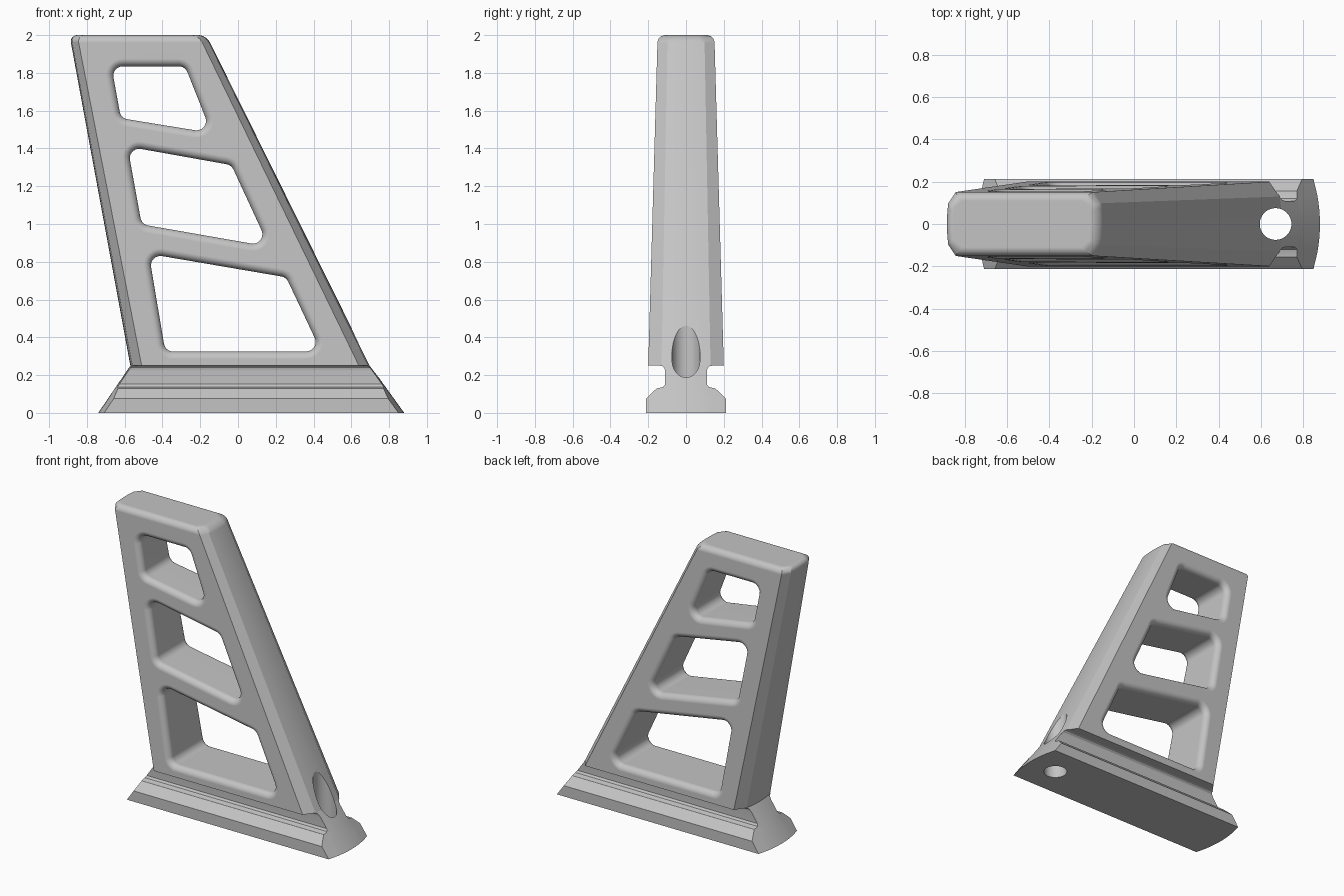
import bpy, bmesh
from math import sin, cos, pi, radians, atan2
from mathutils import Vector

old = bpy.data.objects.get("Cube")
if old:
    bpy.data.objects.remove(old, do_unlink=True)

grey = bpy.data.materials.new("plain grey")
grey.use_nodes = True
grey.diffuse_color = (0.55, 0.55, 0.55, 1)
grey.node_tree.nodes["Principled BSDF"].inputs["Base Color"].default_value = grey.diffuse_color

END_RADIUS = 0.735   # plan radius of the bowed ends
FOOT = 0.25          # height where the frame meets the base
STEPS = 6            # segments per rounded quarter


def loft(name, rings):
    """Skin a stack of equal-length rings and cap both ends."""
    bm = bmesh.new()
    loops = [[bm.verts.new(p) for p in ring] for ring in rings]
    n = len(loops[0])
    for a, b in zip(loops, loops[1:]):
        for i in range(n):
            j = (i + 1) % n
            bm.faces.new((a[i], a[j], b[j], b[i]))
    bm.faces.new(loops[0][::-1])
    bm.faces.new(loops[-1])
    bmesh.ops.recalc_face_normals(bm, faces=bm.faces)
    mesh = bpy.data.meshes.new(name)
    bm.to_mesh(mesh)
    bm.free()
    mesh.materials.append(grey)
    obj = bpy.data.objects.new(name, mesh)
    bpy.context.collection.objects.link(obj)
    return obj


def ring(z, x0, x1, half, arc_half, drop):
    """Plan outline with bowed ends and cut corners."""
    ys = [arc_half * (i / 4 - 1) for i in range(9)]
    end = [(-half, drop)] + [(y, y * y / (2 * END_RADIUS)) for y in ys] + [(half, drop)]
    right = [(x1 - d, y, z) for y, d in end]
    left = [(x0 + d, y, z) for y, d in reversed(end)]
    return right + left


def face_y(z):
    """Half thickness of the tapering frame."""
    return 0.2 - 0.05 * (z - FOOT) / 1.75


def frame_ring(z, inset=0):
    t = z - FOOT
    half = face_y(z)
    return ring(z, -0.57 - 0.184 * t + inset, 0.70 - 0.4957 * t - inset,
                half - inset, 0.65 * half - inset * 0.5, 0.06 - 0.011 * t)


# Frame: tapered raked column with a rounded top
R_TOP = 0.04
angles = [i * pi / 2 / STEPS for i in range(STEPS + 1)]
frame = loft("frame", [frame_ring(FOOT)] + [
    frame_ring(2 - R_TOP + R_TOP * sin(a), R_TOP * (1 - cos(a))) for a in angles])

# Base: flared foot rail with a grooved neck
profile = [(0, 0.212), (0.075, 0.212), (0.13, 0.155), (0.132, 0.14), (0.138, 0.12),
           (0.152, 0.11), (0.222, 0.11), (0.238, 0.115), (0.247, 0.125), (FOOT, 0.14)]
base = loft("base", [ring(z, -0.74 + 0.68 * z, 0.88 - 0.72 * z, h, 0.65 * h,
                          h * h / (2 * END_RADIUS)) for z, h in profile])


def rounded(corners, radius, grow):
    """Anticlockwise polygon with rounded corners, grown outwards."""
    pts = [Vector(c) for c in corners]
    out = []
    for i, p in enumerate(pts):
        u = (p - pts[i - 1]).normalized()
        v = (pts[(i + 1) % len(pts)] - p).normalized()
        n1, n2 = Vector((u.y, -u.x)), Vector((v.y, -v.x))
        centre = p - (n1 + n2) * radius / (1 + n1.dot(n2))
        start = atan2(n1.y, n1.x)
        turn = (atan2(n2.y, n2.x) - start) % (2 * pi)
        for k in range(STEPS + 1):
            a = start + turn * k / STEPS
            out.append(centre + Vector((cos(a), sin(a))) * (radius + grow))
    return out


def window_cutter(corners):
    """Through-cutter whose mouths flare out in a fillet."""
    r = 0.04
    half = [(r * (1 - sin(a)), r * (1 - cos(a))) for a in angles] + [(-0.03, r)]
    sections = [(-1, s, g) for s, g in reversed(half)] + [(1, s, g) for s, g in half]
    return loft("window_cutter", [
        [(p.x, side * (face_y(p.y) - s), p.y) for p in rounded(corners, 0.05, g)]
        for side, s, g in sections])


def cut(obj, cutter):
    mod = obj.modifiers.new("cut", "BOOLEAN")
    mod.object = cutter
    mod.operation = "DIFFERENCE"
    mod.solver = "EXACT"
    bpy.context.view_layer.objects.active = obj
    bpy.ops.object.modifier_apply(modifier=mod.name)


# Three windows through the frame
windows = [
    [(-0.62, 1.56), (-0.14, 1.482), (-0.28, 1.835), (-0.67, 1.835)],
    [(-0.51, 0.998), (0.165, 0.88), (-0.035, 1.312), (-0.585, 1.41)],
    [(-0.385, 0.325), (0.44, 0.325), (0.255, 0.718), (-0.472, 0.842)],
]
cutters = []
for corners in windows:
    cutters.append(window_cutter(corners))
    cut(frame, cutters[-1])

# Upright bolt hole at the long end of the base
hole = loft("hole_cutter", [
    [(0.67 + 0.075 * cos(k * pi / 24), 0.075 * sin(k * pi / 24), z) for k in range(48)]
    for z in (-0.1, 0.8)])
cutters.append(hole)
for part in (frame, base):
    cut(part, hole)
for c in cutters:
    bpy.data.objects.remove(c, do_unlink=True)

# Smooth curves, crisp edges
for part in (frame, base):
    bpy.ops.object.select_all(action="DESELECT")
    part.select_set(True)
    bpy.context.view_layer.objects.active = part
    bpy.ops.object.shade_smooth_by_angle(angle=radians(22))
    normals = part.modifiers.new("flat normals", "WEIGHTED_NORMAL")
    normals.keep_sharp = True
